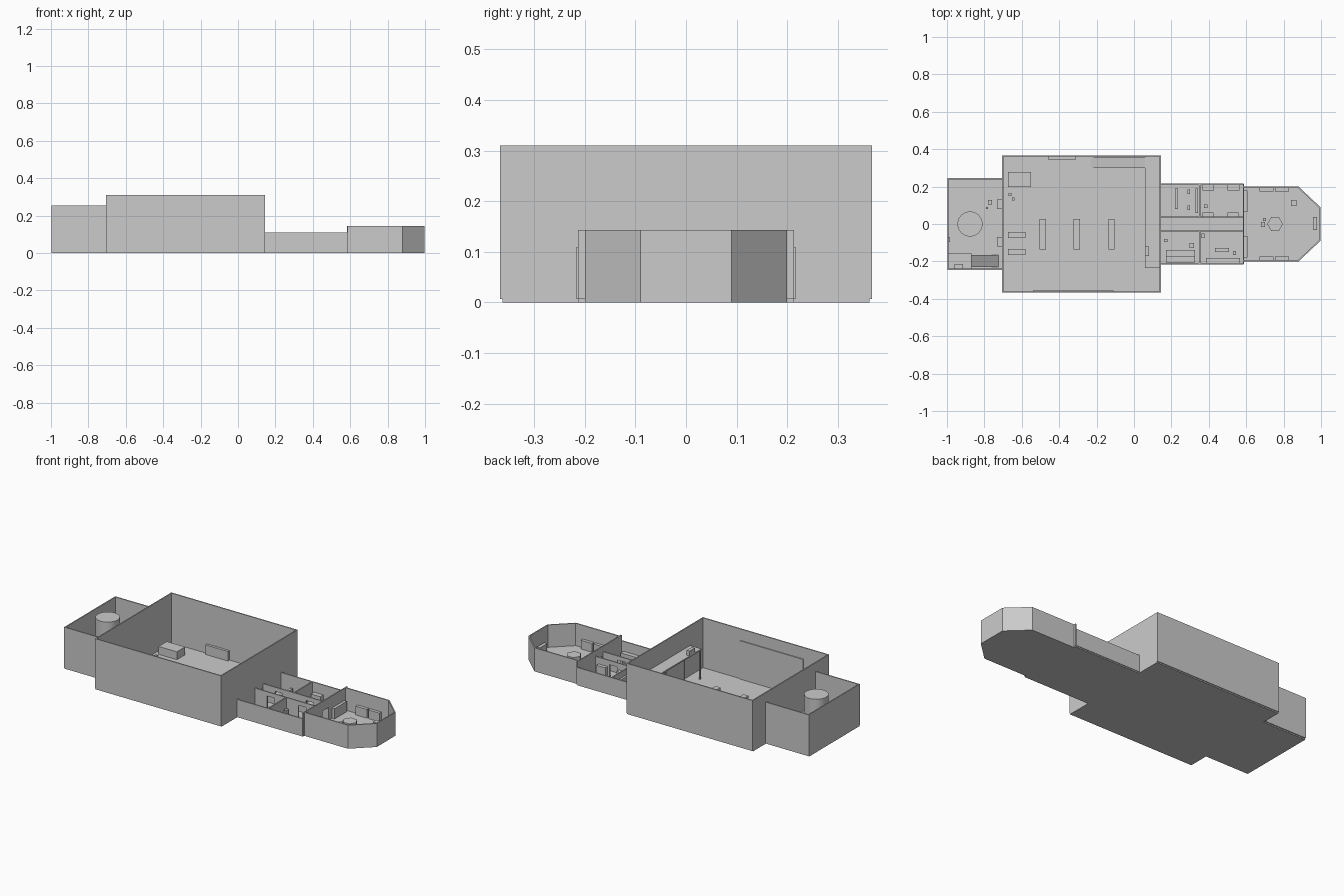
import bpy
import bmesh
from math import cos, sin, pi
from mathutils import Vector

cube = bpy.data.objects.get("Cube")
if cube:
    bpy.data.objects.remove(cube, do_unlink=True)

grey = bpy.data.materials.new("plain_grey")
grey.use_nodes = True
grey.diffuse_color = (0.6, 0.6, 0.6, 1)
grey.node_tree.nodes["Principled BSDF"].inputs["Base Color"].default_value = (0.6, 0.6, 0.6, 1)

FLOOR = 0.007      # deck thickness
THICK = 0.007      # wall thickness
CARGO_H, ENGINE_H, CREW_H, BRIDGE_H = 0.31, 0.255, 0.11, 0.143
DOOR_H = 0.085
AFT, CARGO_AFT, CARGO_FORE, BRIDGE_AFT = -0.998, -0.706, 0.144, 0.585


def prism(name, outline, direction):
    """Extrude a flat outline of 3D points along a direction."""
    bm = bmesh.new()
    face = bm.faces.new([bm.verts.new(p) for p in outline])
    top = bmesh.ops.extrude_face_region(bm, geom=[face])["geom"]
    moved = [v for v in top if isinstance(v, bmesh.types.BMVert)]
    bmesh.ops.translate(bm, vec=Vector(direction), verts=moved)
    bmesh.ops.recalc_face_normals(bm, faces=bm.faces)
    mesh = bpy.data.meshes.new(name)
    bm.to_mesh(mesh)
    bm.free()
    mesh.materials.append(grey)
    obj = bpy.data.objects.new(name, mesh)
    bpy.context.scene.collection.objects.link(obj)
    return obj


def slab(name, points, bottom, top):
    return prism(name, [(x, y, bottom) for x, y in points], (0, 0, top - bottom))


def block(name, x0, x1, y0, y1, top, bottom=FLOOR):
    return slab(name, [(x0, y0), (x1, y0), (x1, y1), (x0, y1)], bottom, top)


def wall_x(name, x0, x1, y, height, doors=(), width=0.05):
    """Wall running along x, with door openings centred at the given x."""
    start = x0
    for d in doors:
        block(name, start, d - width / 2, y - THICK / 2, y + THICK / 2, height)
        start = d + width / 2
        block(name + "_lintel", d - width / 2, start, y - THICK / 2, y + THICK / 2, height, DOOR_H)
    block(name, start, x1, y - THICK / 2, y + THICK / 2, height)


def wall_y(name, x, half, height, width=0.06):
    """Cross wall running along y, with one central door opening."""
    a, b = x - THICK / 2, x + THICK / 2
    for s in (-1, 1):
        block(name, a, b, *sorted((s * width / 2, s * half)), height)
    block(name + "_lintel", a, b, -width / 2, width / 2, height, DOOR_H)


def round_column(name, x, y, radius, sides, top):
    ring = [(x + radius * cos(2 * pi * i / sides), y + radius * sin(2 * pi * i / sides))
            for i in range(sides)]
    return slab(name, ring, FLOOR, top)


# Decks
block("engine_deck", AFT, CARGO_AFT, -0.24, 0.24, FLOOR, 0)
block("cargo_deck", CARGO_AFT, CARGO_FORE, -0.363, 0.363, FLOOR, 0)
block("crew_deck", CARGO_FORE, BRIDGE_AFT, -0.213, 0.213, FLOOR, 0)
nose = [(BRIDGE_AFT, -0.2), (0.88, -0.2), (0.997, -0.09), (0.997, 0.09), (0.88, 0.2), (BRIDGE_AFT, 0.2)]
slab("bridge_deck", nose, 0, FLOOR)

# Outer side walls
for side, s in (("right", -1), ("left", 1)):
    wall_x("engine_wall_" + side, AFT, CARGO_AFT, s * 0.242, ENGINE_H)
    wall_x("cargo_wall_" + side, CARGO_AFT, CARGO_FORE, s * 0.364, CARGO_H)
    wall_x("crew_wall_" + side, CARGO_FORE, BRIDGE_AFT, s * 0.213, CREW_H)

# Cross walls
block("engine_end_wall", AFT, AFT + THICK, -0.242, 0.242, ENGINE_H)
wall_y("cargo_aft_wall", CARGO_AFT + THICK / 2, 0.367, CARGO_H)
wall_y("cargo_fore_wall", CARGO_FORE - THICK / 2, 0.367, CARGO_H)
wall_y("bridge_aft_wall", BRIDGE_AFT, 0.213, BRIDGE_H)

# Faceted bridge walls that follow the nose outline
for (ax, ay), (bx, by) in zip(nose, nose[1:]):
    inward = Vector((ay - by, bx - ax)).normalized() * THICK
    slab("bridge_wall", [(ax, ay), (bx, by), (bx + inward.x, by + inward.y),
                         (ax + inward.x, ay + inward.y)], FLOOR, BRIDGE_H)

# Corridor and cabin partitions
for s in (-1, 1):
    wall_x("corridor_wall", CARGO_FORE, BRIDGE_AFT, s * 0.037, CREW_H, doors=(0.25, 0.46))
    block("cabin_partition", 0.348, 0.355, *sorted((s * 0.037, s * 0.21)), CREW_H)

# Engine room: reactor, raised platform and steep stair
round_column("reactor", -0.877, 0, 0.067, 32, ENGINE_H)
PLATFORM = 0.13
block("engine_platform", AFT, -0.87, -0.24, -0.155, PLATFORM)
block("platform_console", -0.96, -0.915, -0.237, -0.213, PLATFORM + 0.04, PLATFORM)
prism("engine_stair", [(-0.87, -0.23, FLOOR), (-0.725, -0.23, FLOOR), (-0.87, -0.23, PLATFORM)],
      (0, 0.065, 0))
for y in (0.08, -0.12):
    block("engine_console", -0.732, CARGO_AFT, y, y + 0.05, 0.06)
block("engine_stool", -0.78, -0.76, 0.105, 0.128, 0.03)
block("engine_tool_box", -0.79, -0.78, 0.08, 0.09, 0.02)
block("engine_panel", AFT, -0.985, -0.095, -0.07, 0.08)

# Cargo bay: crates, long racks and wall console
block("large_crate", -0.673, -0.55, 0.198, 0.277, 0.055)
for y in (-0.075, -0.166):
    block("low_crate", -0.673, -0.58, y, y + 0.032, 0.04)
for x in (-0.487, -0.307, -0.12):
    block("cargo_rack", x - 0.017, x + 0.017, -0.137, 0.027, 0.045)
block("wall_console", -0.46, -0.31, 0.345, 0.362, 0.065)
for x, y in ((-0.67, 0.15), (-0.652, 0.125)):
    block("small_box", x, x + 0.014, y, y + 0.016, 0.02)
for x in (-0.51, -0.43):
    block("deck_bolt", x - 0.006, x + 0.006, -0.286, -0.278, 0.015)
block("loading_door", -0.54, -0.11, -0.361, -0.355, 0.24)

# Catwalk with its posts, ramp and box
CATWALK = 0.19
block("catwalk", 0.06, CARGO_FORE - THICK, -0.235, 0.361, CATWALK, CATWALK - 0.008)
for y in (-0.232, -0.08, 0.1, 0.29):
    block("catwalk_post", 0.062, 0.07, y, y + 0.008, CATWALK - 0.008)
block("catwalk_box", 0.06, 0.08, -0.17, -0.12, CATWALK + 0.03, CATWALK)
prism("catwalk_ramp", [(-0.23, 0.3, FLOOR), (-0.21, 0.3, FLOOR), (0.06, 0.3, CATWALK - 0.01),
                       (0.06, 0.3, CATWALK)], (0, 0.058, 0))

# Crew cabins on the left side
block("mess_table", 0.22, 0.236, 0.08, 0.19, 0.045)
for y in (0.16, 0.075):
    block("mess_stool", 0.285, 0.3, y, y + 0.025, 0.03)
block("mess_cupboard", 0.328, 0.342, 0.06, 0.19, 0.08)
for x in (0.365, 0.5):
    block("bunk", x, x + 0.063, 0.18, 0.21, 0.05)
    block("locker", x, x + 0.06, 0.04, 0.062, 0.07)
block("cabin_stool", 0.375, 0.392, 0.085, 0.105, 0.03)

# Crew cabins on the right side
for y, top in ((-0.172, 0.035), (-0.206, 0.06)):
    block("sofa_part", 0.17, 0.325, y, y + 0.034, top)
block("side_table", 0.16, 0.18, -0.097, -0.08, 0.03)
block("arm_chair", 0.298, 0.32, -0.128, -0.102, 0.03)
block("medical_bed", 0.433, 0.507, -0.15, -0.128, 0.045)
block("medical_bench", 0.385, 0.567, -0.209, -0.182, 0.05)
block("medical_shelf", 0.362, 0.377, -0.075, -0.052, 0.05)
block("medical_stool", 0.53, 0.546, -0.165, -0.145, 0.03)

# Bridge: round table, consoles and seats
round_column("chart_table", 0.754, 0, 0.042, 6, 0.06)
for s in (-1, 1):
    block("aft_console", 0.589, 0.606, *sorted((s * 0.063, s * 0.18)), 0.07)
    for x in (0.67, 0.755):
        block("side_console", x, x + 0.075, *sorted((s * 0.174, s * 0.195)), 0.06)
block("pilot_console", 0.957, 0.978, -0.033, 0.037, 0.06)
block("officer_seat", 0.84, 0.87, 0.096, 0.128, 0.04)
block("table_seat", 0.68, 0.7, -0.015, 0.01, 0.035)
block("table_seat_back", 0.69, 0.706, 0.016, 0.032, 0.035)
